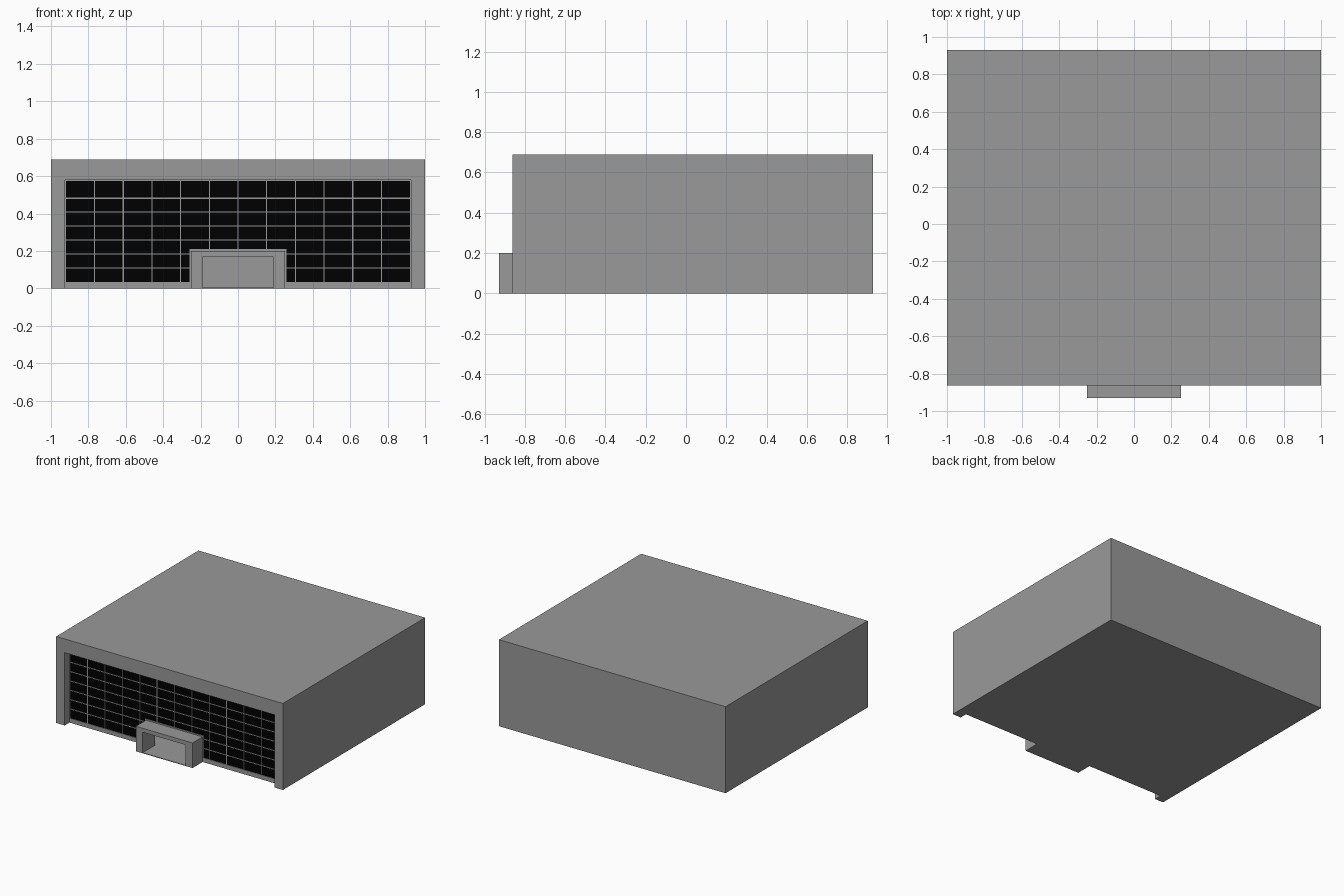
import bpy

if "Cube" in bpy.data.objects:
    bpy.data.objects.remove(bpy.data.objects["Cube"])


def box(name, x0, x1, y0, y1, z0, z1):
    bpy.ops.mesh.primitive_cube_add(size=1, location=((x0 + x1) / 2, (y0 + y1) / 2, (z0 + z1) / 2))
    ob = bpy.context.object
    ob.name = name
    ob.scale = (x1 - x0, y1 - y0, z1 - z0)
    bpy.ops.object.transform_apply(location=False, rotation=False, scale=True)
    return ob


def boolean(target, other, operation):
    mod = target.modifiers.new(operation.lower(), 'BOOLEAN')
    mod.operation = operation
    mod.object = other
    mod.solver = 'EXACT'
    bpy.context.view_layer.objects.active = target
    bpy.ops.object.modifier_apply(modifier=mod.name)
    bpy.data.objects.remove(other, do_unlink=True)


def join(name, parts):
    bpy.ops.object.select_all(action='DESELECT')
    for p in parts:
        p.select_set(True)
    bpy.context.view_layer.objects.active = parts[0]
    bpy.ops.object.join()
    bpy.context.object.name = name
    return bpy.context.object


def material(name, v):
    m = bpy.data.materials.new(name)
    m.diffuse_color = (v, v, v, 1)
    m.use_nodes = True
    m.node_tree.nodes["Principled BSDF"].inputs["Base Color"].default_value = m.diffuse_color
    return m


WALL = -0.795            # back of the facade recess
GX, GZ0, GZ1 = 0.92, 0.035, 0.573  # glazing extents
PX, PZ = 0.255, 0.21     # portal surround on the glazing

# Main hall with the facade recess, open at the bottom
hall = box("hall", -1, 1, -0.863, 0.93, 0, 0.69)
boolean(hall, box("recess_cut", -0.925, 0.925, -1, WALL, -0.1, 0.58), 'DIFFERENCE')

# Entrance portal leading into the hollow, thin-walled interior
boolean(hall, box("portal", -0.25, 0.25, -0.93, WALL + 0.02, 0, 0.20), 'UNION')
boolean(hall, box("interior_cut", -0.985, 0.985, -0.775, 0.915, 0.005, 0.675), 'DIFFERENCE')
boolean(hall, box("doorway_cut", -0.19, 0.19, -1.0, -0.76, 0.005, 0.168), 'DIFFERENCE')

# Door panels on the rear interior wall, seen through the doorway
door = join("rear_door", [
    box("p", -0.164, 0.164, 0.907, 0.92, 0.004, 0.20),
    box("p", -0.105, 0.105, 0.900, 0.91, 0.01, 0.14)])

# Dark glazing around the portal
glass = join("glazing", [
    box("pane", -GX, -PX, WALL - 0.003, WALL + 0.01, GZ0, GZ1),
    box("pane", PX, GX, WALL - 0.003, WALL + 0.01, GZ0, GZ1),
    box("pane", -PX, PX, WALL - 0.003, WALL + 0.01, PZ, GZ1)])

# Mullion grid: 12 columns, 7 rows, stopping at the portal
bars = []
h, y0, y1 = 0.003, WALL - 0.007, WALL + 0.005
for i in range(1, 12):
    x = -GX + 2 * GX * i / 12
    bars.append(box("bar", x - h, x + h, y0, y1, PZ if abs(x) < PX else GZ0, GZ1))
for j in range(1, 7):
    z = GZ0 + 0.0745 * j
    spans = [(-GX, GX)] if z > PZ else [(-GX, -PX), (PX, GX)]
    for a, b in spans:
        bars.append(box("bar", a, b, y0, y1, z - h, z + h))
mullions = join("mullions", bars)

# Outer window frame and portal surround
y0 = WALL - 0.008
parts = [box("f", -0.925, 0.925, y0, y1, GZ1, 0.58)]
for s in (-1, 1):
    parts.append(box("f", *sorted((s * GX, s * 0.925)), y0, y1, 0, GZ1))
    parts.append(box("f", *sorted((s * 0.245, s * GX)), y0, y1, 0, GZ0))
    parts.append(box("f", *sorted((s * 0.245, s * 0.26)), y0, y1, GZ0, PZ))
parts.append(box("f", -0.245, 0.245, y0, y1, 0.195, PZ))
frame = join("window_frame", parts)

# Dark grey structure, black glass
grey, black = material("dark_grey", 0.32), material("black_glass", 0.0)
for ob in (hall, door, mullions, frame):
    ob.data.materials.clear()
    ob.data.materials.append(grey)
glass.data.materials.append(black)
